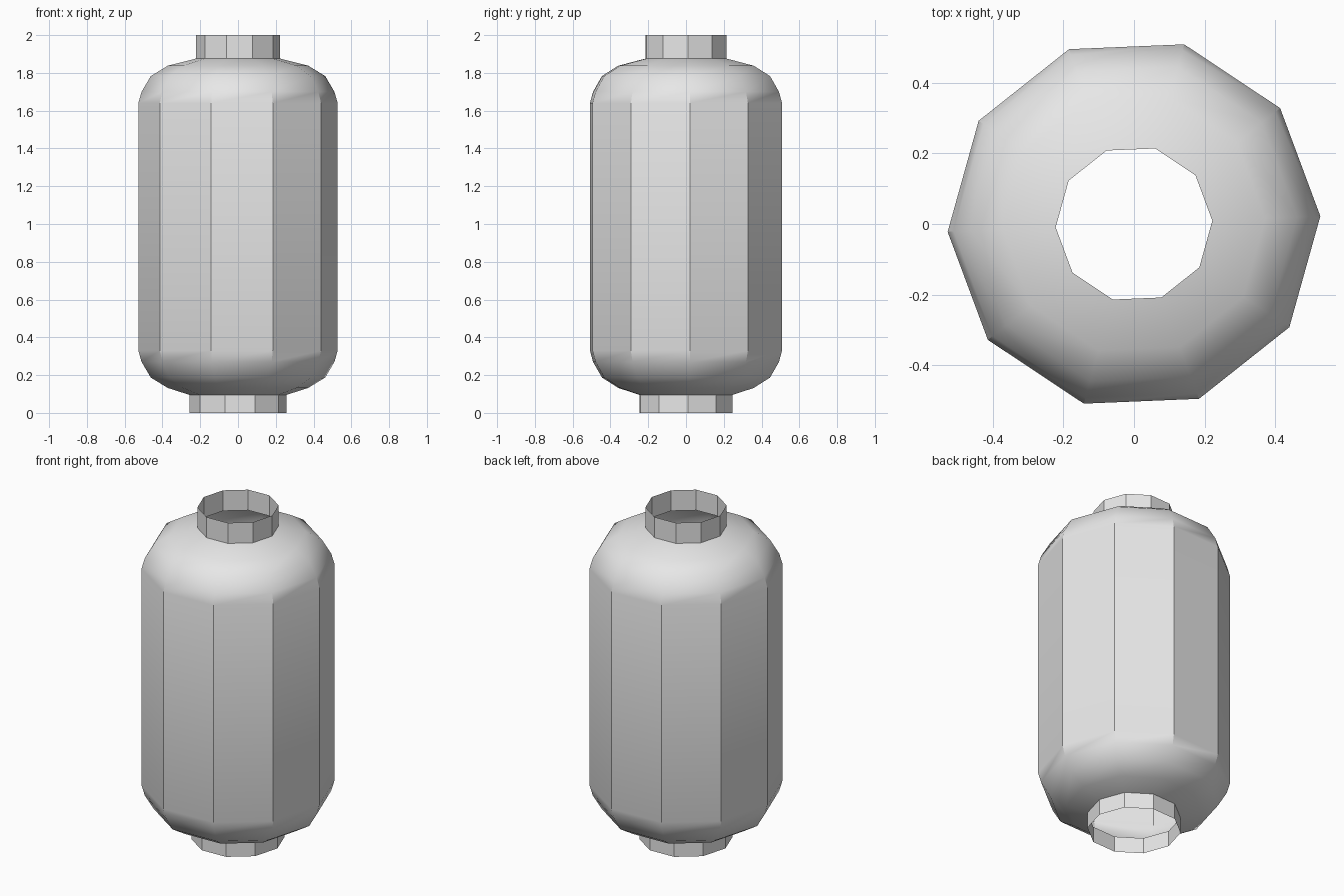
import bpy, bmesh, math

if "Cube" in bpy.data.objects:
    bpy.data.objects.remove(bpy.data.objects["Cube"])

SIDES = 10
TURN = math.radians(2.4)  # slight twist of the ten-sided plan

grey = bpy.data.materials.new("light grey")
grey.diffuse_color = (0.8, 0.8, 0.8, 1)
grey.use_nodes = True
grey.node_tree.nodes["Principled BSDF"].inputs["Base Color"].default_value = grey.diffuse_color


def lathe(name, profile):
    """Open ten-sided shell from (radius, height) points listed bottom to top."""
    bm = bmesh.new()
    rings = []
    for r, z in profile:
        angles = [TURN + math.tau * i / SIDES for i in range(SIDES)]
        rings.append([bm.verts.new((r * math.cos(a), r * math.sin(a), z)) for a in angles])
    for low, high in zip(rings, rings[1:]):
        for i in range(SIDES):
            j = (i + 1) % SIDES
            bm.faces.new((low[i], low[j], high[j], high[i]))
    mesh = bpy.data.meshes.new(name)
    bm.to_mesh(mesh)
    bm.free()
    mesh.materials.append(grey)
    obj = bpy.data.objects.new(name, mesh)
    bpy.context.collection.objects.link(obj)
    bpy.ops.object.select_all(action='DESELECT')
    obj.select_set(True)
    bpy.context.view_layer.objects.active = obj
    bpy.ops.object.shade_smooth_by_angle(angle=math.radians(32))
    return obj


# Rounded shoulder, mirrored to the lower end around the body's mid height
shoulder = [(0.528, 1.64), (0.511, 1.70), (0.462, 1.783), (0.372, 1.838)]
MID = 0.985
lower = [(r, 2 * MID - z) for r, z in reversed(shoulder)]
lathe("lantern_body", [(0.256, 0.095)] + lower + shoulder + [(0.222, 1.876)])

# Open collars at both ends
lathe("bottom_collar", [(0.256, 0.0), (0.256, 0.095)])
lathe("top_collar", [(0.222, 1.876), (0.222, 2.0)])
